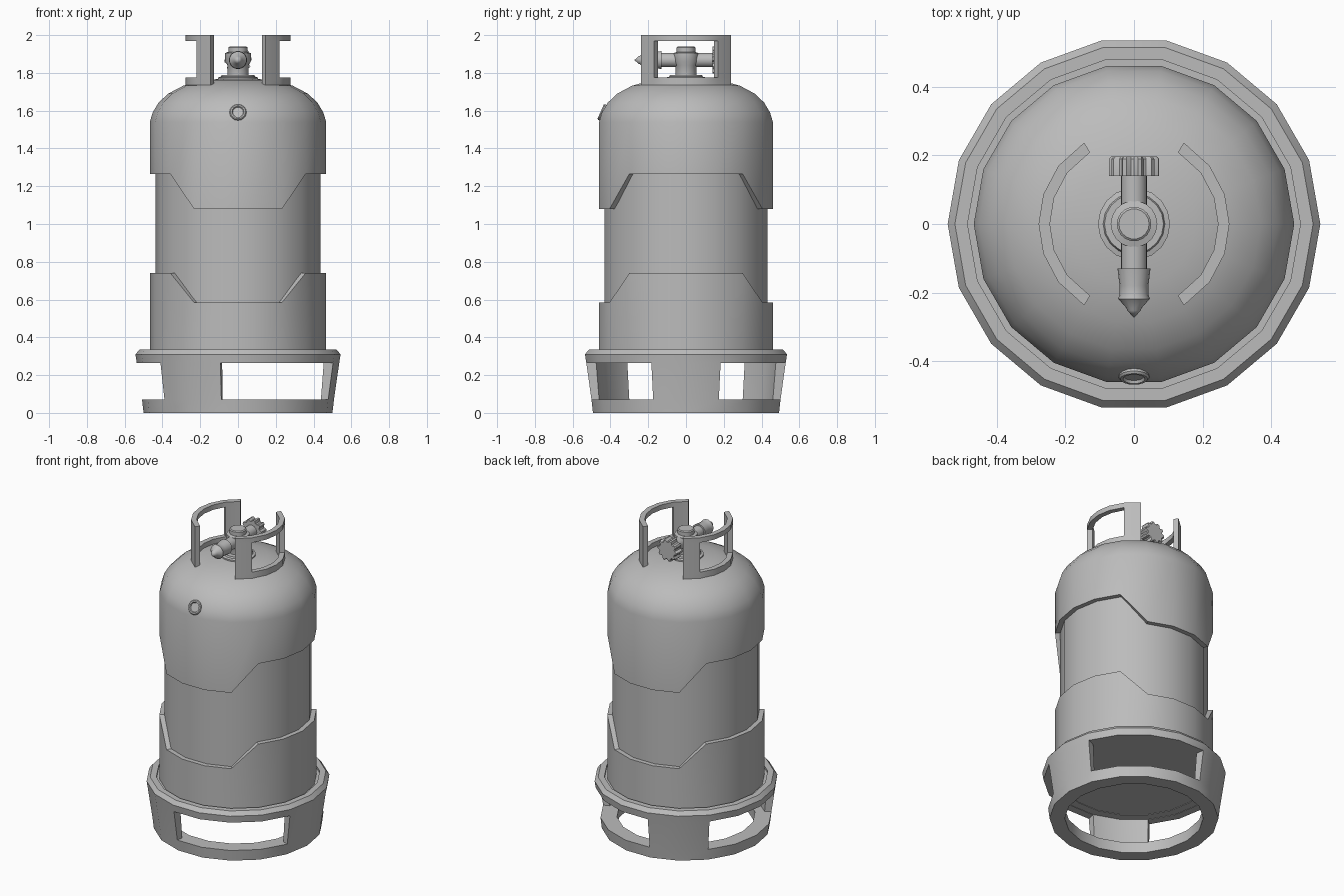
import bpy, bmesh
from math import sin, cos, radians, degrees, pi

cube = bpy.data.objects.get("Cube")
if cube:
    bpy.data.objects.remove(cube, do_unlink=True)

grey = bpy.data.materials.new("painted_grey")
grey.use_nodes = True
grey.diffuse_color = (0.5, 0.5, 0.5, 1)
grey.node_tree.nodes["Principled BSDF"].inputs["Base Color"].default_value = (0.5, 0.5, 0.5, 1)


def finish(name, bm, loc=(0, 0, 0), tilt=0):
    bmesh.ops.remove_doubles(bm, verts=bm.verts, dist=1e-5)
    bmesh.ops.recalc_face_normals(bm, faces=bm.faces)
    mesh = bpy.data.meshes.new(name)
    bm.to_mesh(mesh)
    bm.free()
    mesh.materials.append(grey)
    obj = bpy.data.objects.new(name, mesh)
    bpy.context.collection.objects.link(obj)
    obj.location = loc
    obj.rotation_euler.x = radians(tilt)
    bpy.ops.object.select_all(action='DESELECT')
    obj.select_set(True)
    bpy.context.view_layer.objects.active = obj
    bpy.ops.object.shade_smooth_by_angle(angle=radians(32))
    return obj


def lathe(name, profile, sides=18, loop=False, **place):
    """Revolve (radius, height) points; profile may be a function of the angle."""
    bm = bmesh.new()
    columns = []
    for i in range(sides):
        a = 2 * pi * i / sides
        pts = profile(a) if callable(profile) else profile
        columns.append([bm.verts.new((r * cos(a), r * sin(a), z)) for r, z in pts])
    rows = len(columns[0])
    for i in range(sides):
        p, q = columns[i], columns[(i + 1) % sides]
        for j in range(rows if loop else rows - 1):
            k = (j + 1) % rows
            bm.faces.new((p[j], q[j], q[k], p[k]))
    bmesh.ops.remove_doubles(bm, verts=bm.verts, dist=1e-5)
    bmesh.ops.dissolve_degenerate(bm, edges=bm.edges, dist=1e-6)
    return finish(name, bm, **place)


def pierced_wall(name, angles, levels, solid, closed):
    """Thick curved wall; levels are (z, inner, outer), solid(i, j) keeps a cell."""
    bm = bmesh.new()
    grid = [[[bm.verts.new((r * cos(radians(a)), r * sin(radians(a)), z)) for r in (ri, ro)]
             for z, ri, ro in levels] for a in angles]
    n, m = len(angles), len(levels) - 1
    cols = n if closed else n - 1

    def kept(i, j):
        if closed:
            i %= n
        return 0 <= i < cols and 0 <= j < m and solid(i, j)

    for i in range(cols):
        for j in range(m):
            if not kept(i, j):
                continue
            k = (i + 1) % n
            a, b, c, d = grid[i][j], grid[k][j], grid[k][j + 1], grid[i][j + 1]
            for s in (0, 1):
                bm.faces.new((a[s], b[s], c[s], d[s]))
            for di, dj, p, q in ((0, -1, a, b), (1, 0, b, c), (0, 1, c, d), (-1, 0, d, a)):
                if not kept(i + di, j + dj):
                    bm.faces.new((p[0], q[0], q[1], p[1]))
    return finish(name, bm)


def edge_height(a, side, front):
    """Trim height: one value on the sides, another at front and back, sloped between."""
    from_x = degrees(abs(a if a <= pi / 2 else pi - a if a <= 1.5 * pi else 2 * pi - a))
    t = min(max((from_x - 40) / 20, 0), 1)
    return side + (front - side) * t


# Tank and its two stepped shells
lathe("tank_body", [(0, 0.27), (0.437, 0.27), (0.437, 1.4), (0, 1.4)])


def upper_profile(a):
    z = edge_height(a, 1.265, 1.08)
    return [(0.43, z), (0.467, z), (0.467, 1.54), (0.452, 1.59), (0.42, 1.643), (0.37, 1.69),
            (0.29, 1.732), (0.18, 1.762), (0, 1.775)]


def lower_profile(a):
    z = edge_height(a, 0.74, 0.585)
    return [(0.43, 0.27), (0.467, 0.27), (0.467, z), (0.43, z)]


lathe("upper_shell", upper_profile)
lathe("lower_shell", lower_profile, loop=True)

# Foot ring with three wide windows between legs two facets wide
pierced_wall("foot_ring", [20 * i for i in range(18)],
             [(0, 0.46, 0.50), (0.07, 0.467, 0.508), (0.265, 0.483, 0.536),
              (0.31, 0.485, 0.543), (0.335, 0.485, 0.522)],
             lambda i, j: j != 1 or (i + 1) % 6 < 2, True)
lathe("foot_flange", [(0.41, 0), (0.47, 0), (0.475, 0.07), (0.41, 0.07)], loop=True)
lathe("rim_seat", [(0.43, 0.267), (0.49, 0.267), (0.49, 0.32), (0.43, 0.32)], loop=True)

# Curved handle guards on either side of the valve
spread = [-58.5, -37.5, -18, 0, 18, 37.5, 58.5]
for side, turn in (("left", 0), ("right", 180)):
    pierced_wall(side + "_handle", [a + turn for a in spread],
                 [(z, 0.245, 0.278) for z in (1.73, 1.775, 1.968, 2.0)],
                 lambda i, j: j != 1 or i in (0, 5), False)

# Valve: upright body, cross stem, nozzle and fluted wheel
lathe("valve_collar", [(0.105, 1.75), (0.105, 1.776), (0.09, 1.78), (0.086, 1.79), (0, 1.79)])
lathe("valve_body", [(0.056, 1.78), (0.056, 1.84), (0.068, 1.86), (0.068, 1.905),
                     (0.05, 1.91), (0.05, 1.935), (0.044, 1.94), (0, 1.94)])
axis = dict(loc=(0, 0, 1.868), tilt=90)
lathe("valve_stem", [(0, -0.15), (0.038, -0.15), (0.038, 0.14), (0, 0.14)], **axis)
lathe("nozzle", [(0, 0.13), (0.048, 0.13), (0.042, 0.18), (0.042, 0.205), (0.046, 0.218),
                 (0.022, 0.245), (0.02, 0.252), (0, 0.273)], **axis)


def wheel_profile(a):
    step = round(a / (2 * pi) * 40) % 4
    r = 0.073 if step < 2 else 0.06
    return [(0, -0.14), (r, -0.14), (r, -0.19), (r - 0.006, -0.196), (0, -0.196)]


lathe("hand_wheel", wheel_profile, sides=40, **axis)

# Small round port on the front shoulder
lathe("port", [(0.045, -0.02), (0.045, 0.006), (0.04, 0.012), (0.032, 0.012), (0.028, 0.004),
               (0, 0.004)], sides=16, loc=(0, -0.441, 1.59), tilt=66)
